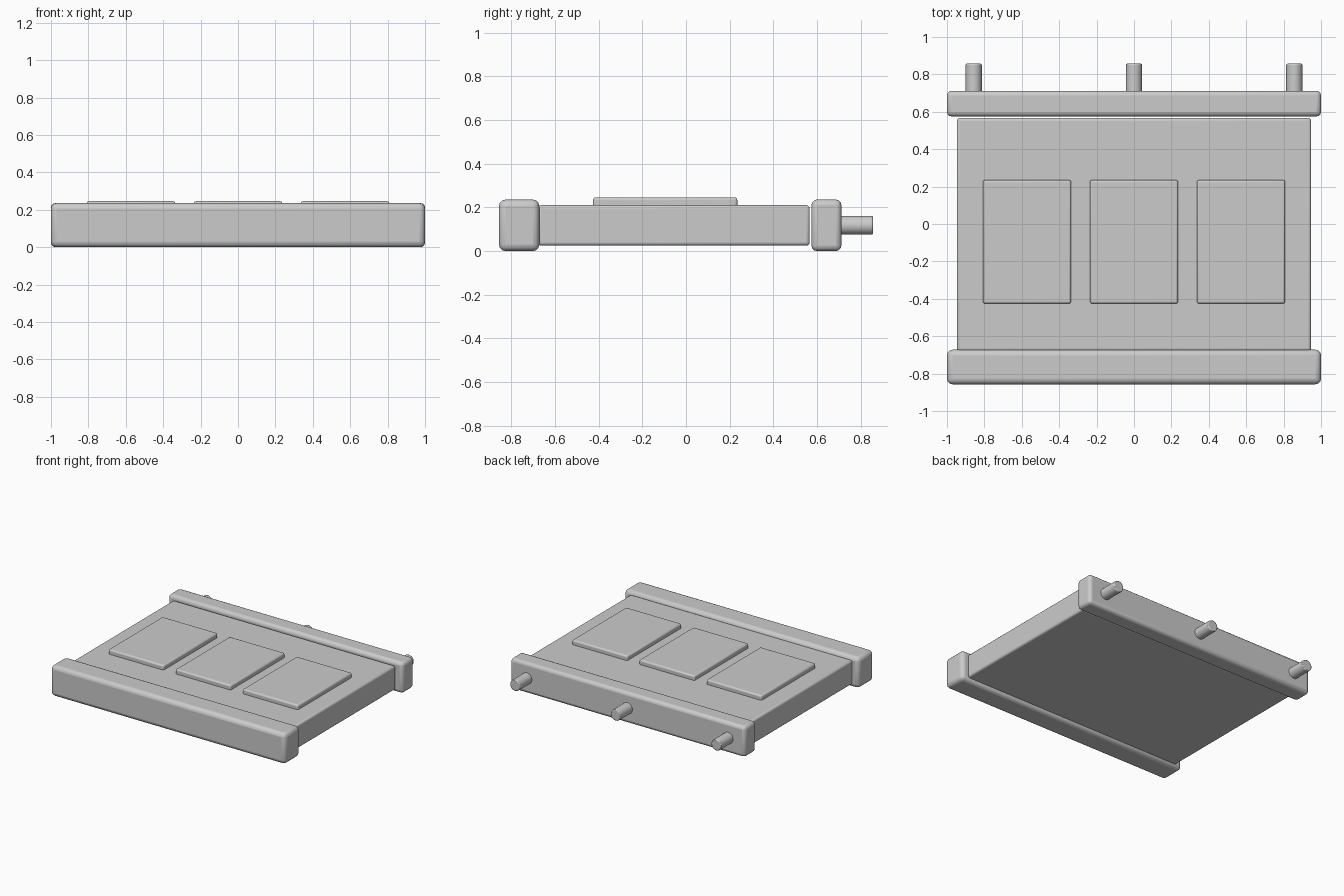
import bpy, math

if "Cube" in bpy.data.objects:
    bpy.data.objects.remove(bpy.data.objects["Cube"])


def finish(ob, name, bevel, segments=3):
    ob.name = name
    m = ob.modifiers.new("rounded_edges", 'BEVEL')
    m.width = bevel
    m.segments = segments
    m.limit_method = 'ANGLE'
    m.angle_limit = math.radians(40)
    bpy.ops.object.shade_smooth_by_angle(angle=math.radians(35))
    return ob


def box(name, lo, hi, bevel):
    bpy.ops.mesh.primitive_cube_add(size=1, location=[(a + b) / 2 for a, b in zip(lo, hi)])
    ob = bpy.context.object
    ob.scale = [b - a for a, b in zip(lo, hi)]
    bpy.ops.object.transform_apply(location=False, rotation=False, scale=True)
    return finish(ob, name, bevel)


# Main slab and the two end bars
box("slab", (-0.947, -0.68, 0.025), (0.947, 0.567, 0.21), 0.015)
box("front_bar", (-1, -0.857, 0), (1, -0.672, 0.236), 0.03)
box("back_bar", (-1, 0.575, 0), (1, 0.712, 0.236), 0.025)

# Three raised panels on top
for i, x in enumerate((-0.572, 0, 0.572)):
    box(f"top_panel_{i + 1}", (x - 0.236, -0.426, 0.2), (x + 0.236, 0.235, 0.246), 0.012)

# Three round pegs on the back bar
for i, x in enumerate((-0.857, 0, 0.857)):
    bpy.ops.mesh.primitive_cylinder_add(vertices=24, radius=0.043, depth=0.167,
                                        location=(x, 0.7735, 0.118),
                                        rotation=(math.pi / 2, 0, 0))
    finish(bpy.context.object, f"back_peg_{i + 1}", 0.006, 2)
